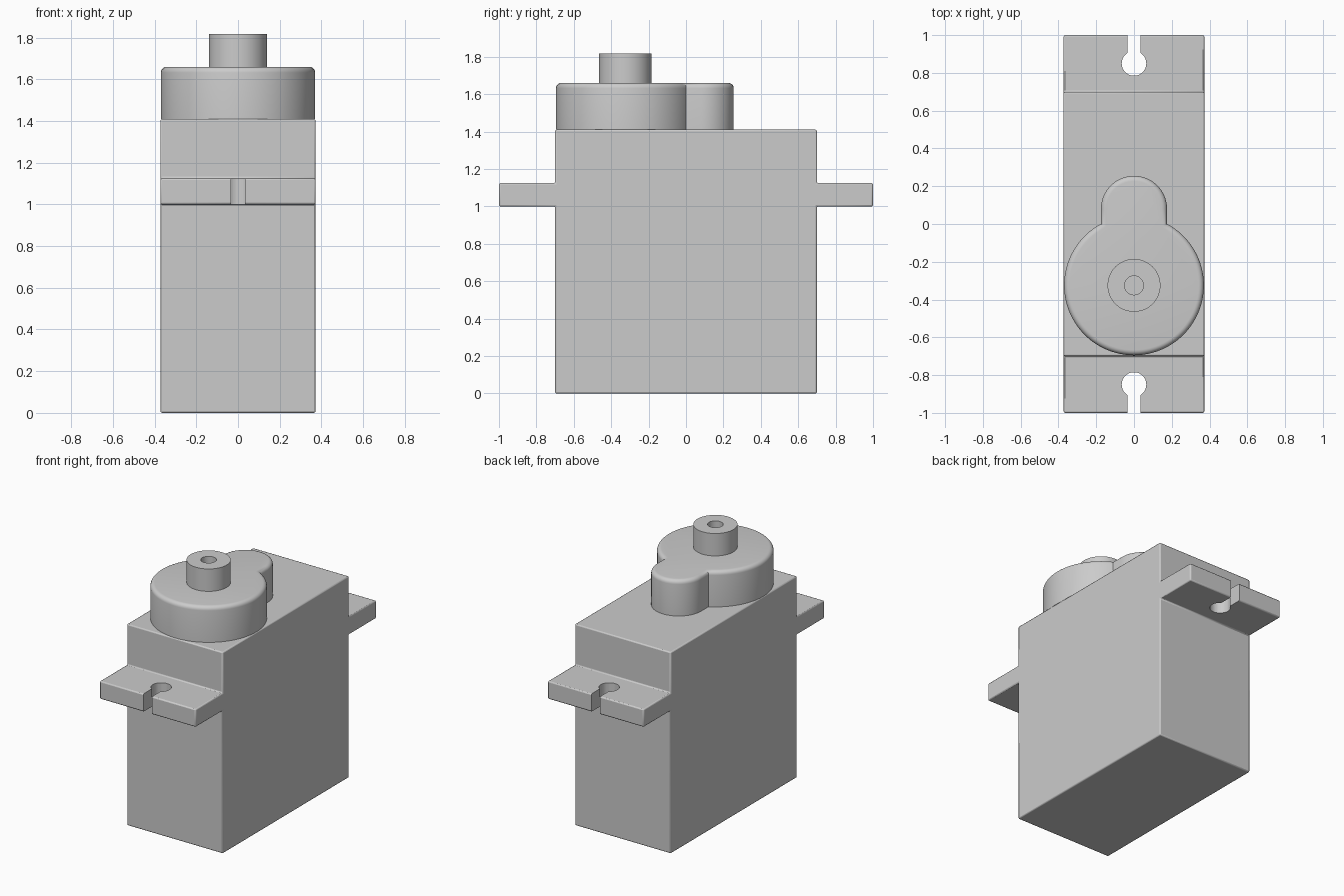
import bpy, bmesh, math
from mathutils import Matrix, Vector

if "Cube" in bpy.data.objects:
    bpy.data.objects.remove(bpy.data.objects["Cube"])

grey = bpy.data.materials.new("matte grey")
grey.use_nodes = True
COLOUR = (0.6, 0.6, 0.6, 1)
grey.diffuse_color = COLOUR
grey.node_tree.nodes["Principled BSDF"].inputs["Base Color"].default_value = COLOUR

HALF_WIDTH = 0.372
BODY_Y, TIP_Y = 0.7, 1.0
EAR_LOW, EAR_HIGH, BODY_TOP = 1.0, 1.125, 1.41
AXIS_Y = -0.325


def add_object(name, bm):
    bmesh.ops.recalc_face_normals(bm, faces=bm.faces)
    mesh = bpy.data.meshes.new(name)
    bm.to_mesh(mesh)
    bm.free()
    mesh.materials.append(grey)
    obj = bpy.data.objects.new(name, mesh)
    bpy.context.collection.objects.link(obj)
    return obj


def prism(points, offset):
    """Extrude a flat outline by an offset; return the mesh and its end face."""
    bm = bmesh.new()
    face = bm.faces.new([bm.verts.new(p) for p in points])
    result = bmesh.ops.extrude_face_region(bm, geom=[face], use_keep_orig=True)
    moved = [g for g in result["geom"] if isinstance(g, bmesh.types.BMVert)]
    bmesh.ops.translate(bm, verts=moved, vec=offset)
    cap = next(g for g in result["geom"] if isinstance(g, bmesh.types.BMFace))
    return bm, cap


def arc(cy, radius, start, end, steps, z):
    angles = [start + (end - start) * i / steps for i in range(steps + 1)]
    return [(radius * math.cos(a), cy + radius * math.sin(a), z) for a in angles]


def smooth(obj):
    bpy.ops.object.select_all(action="DESELECT")
    obj.select_set(True)
    bpy.context.view_layer.objects.active = obj
    bpy.ops.object.shade_smooth_by_angle(angle=math.radians(35))


# Case and mounting ears as one side profile
half = [(BODY_Y, 0), (BODY_Y, EAR_LOW), (TIP_Y, EAR_LOW),
        (TIP_Y, EAR_HIGH), (BODY_Y, EAR_HIGH), (BODY_Y, BODY_TOP)]
side = half + [(-y, z) for y, z in reversed(half)]
bm, _ = prism([(-HALF_WIDTH, y, z) for y, z in side], (2 * HALF_WIDTH, 0, 0))
case = add_object("case", bm)
bevel = case.modifiers.new("soft edges", "BEVEL")
bevel.width = 0.008
bevel.segments = 2

# Keyhole screw slots cut through both ears
SLOT, HOLE = 0.034, 0.065
gap = math.acos(SLOT / HOLE)
for sign, label in ((1, "back"), (-1, "front")):
    outline = arc(0.85, HOLE, math.pi - gap, 2 * math.pi + gap, 40, EAR_LOW - 0.1)
    outline += [(SLOT, TIP_Y + 0.1, EAR_LOW - 0.1), (-SLOT, TIP_Y + 0.1, EAR_LOW - 0.1)]
    bm, _ = prism([(x, sign * y, z) for x, y, z in outline], (0, 0, 0.35))
    cutter = add_object(label + "_slot_cutter", bm)
    cutter.hide_render = True
    cutter.hide_set(True)
    cut = case.modifiers.new(label + " slot", "BOOLEAN")
    cut.operation = "DIFFERENCE"
    cut.solver = "EXACT"
    cut.object = cutter

# Gear housing: large disc with a smaller round lobe, rounded along the top rim
BIG, LOBE, LOBE_Y = 0.37, 0.175, 0.08
join = math.acos(LOBE / BIG)
outline = arc(AXIS_Y, BIG, math.pi - join, 2 * math.pi + join, 80, BODY_TOP)
outline += arc(LOBE_Y, LOBE, 0, math.pi, 32, BODY_TOP)
bm, cap = prism(outline, (0, 0, 0.25))
bmesh.ops.bevel(bm, geom=list(cap.edges), offset=0.028, segments=5,
                profile=0.5, affect="EDGES", clamp_overlap=False)
smooth(add_object("gear_housing", bm))

# Output shaft with a blind screw hole
bm = bmesh.new()
profile = [(0, 1.68), (0.05, 1.68), (0.05, 1.817), (0.14, 1.817), (0.14, 1.64)]
verts = [bm.verts.new((r, 0, z)) for r, z in profile]
edges = [bm.edges.new(pair) for pair in zip(verts, verts[1:])]
bmesh.ops.spin(bm, geom=verts + edges, cent=(0, 0, 0), axis=(0, 0, 1),
               angle=2 * math.pi, steps=48, use_duplicate=False)
bmesh.ops.remove_doubles(bm, verts=bm.verts, dist=0.0005)
bmesh.ops.translate(bm, verts=bm.verts, vec=(0, AXIS_Y, 0))
smooth(add_object("output_shaft", bm))
smooth(case)
